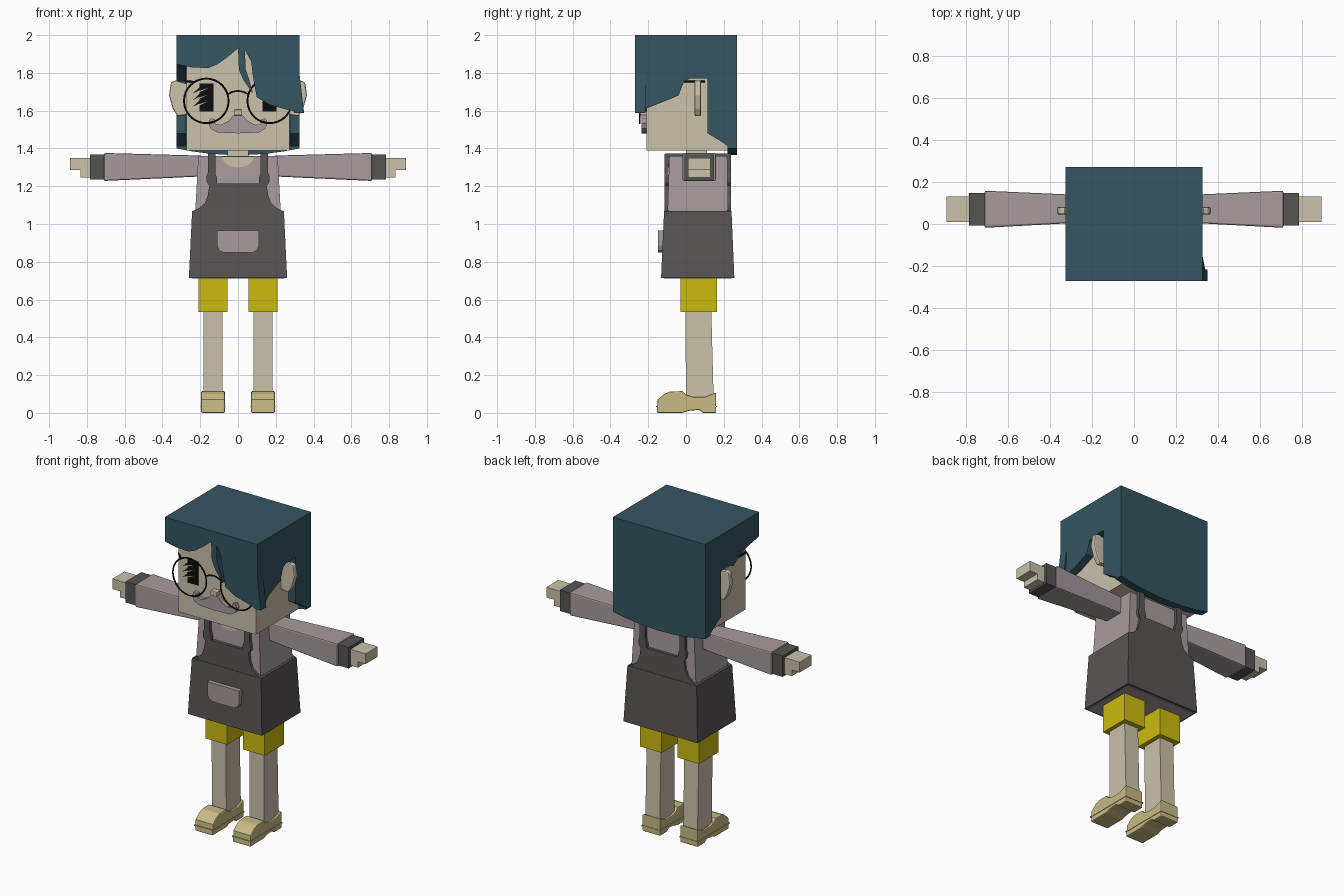
import bpy, bmesh, math

if "Cube" in bpy.data.objects:
    bpy.data.objects.remove(bpy.data.objects["Cube"], do_unlink=True)


def material(name, r, g, b):
    m = bpy.data.materials.new(name)
    m.use_nodes = True
    m.diffuse_color = (r, g, b, 1)
    bsdf = m.node_tree.nodes["Principled BSDF"]
    bsdf.inputs["Base Color"].default_value = (r, g, b, 1)
    bsdf.inputs["Roughness"].default_value = 0.9
    return m


HAIR = material("teal hair", 0.036, 0.092, 0.12)
SKIN = material("skin", 0.6, 0.54, 0.41)
SHIRT = material("mauve cloth", 0.39, 0.33, 0.34)
APRON = material("charcoal apron", 0.1, 0.09, 0.088)
CUFF = material("dark grey cuff", 0.095, 0.09, 0.088)
YELLOW = material("yellow shorts", 0.6, 0.5, 0.005)
SHOE = material("tan shoe", 0.58, 0.49, 0.23)
BLACK = material("black", 0.004, 0.004, 0.004)


def finish(name, bm, mat, bevel=0):
    bmesh.ops.recalc_face_normals(bm, faces=bm.faces)
    mesh = bpy.data.meshes.new(name)
    bm.to_mesh(mesh)
    bm.free()
    mesh.materials.append(mat)
    ob = bpy.data.objects.new(name, mesh)
    bpy.context.collection.objects.link(ob)
    if bevel:
        mod = ob.modifiers.new("bevel", "BEVEL")
        mod.width, mod.segments = bevel, 2
        mod.limit_method, mod.angle_limit = "ANGLE", math.radians(50)
    return ob


def prism(name, pts, axis, lo, hi, mat, bevel=0):
    """Extrude a flat outline along axis 0, 1 or 2."""
    bm = bmesh.new()
    rings = []
    for d in (lo, hi):
        ring = []
        for p in pts:
            co = list(p)
            co.insert(axis, d)
            ring.append(bm.verts.new(co))
        bm.faces.new(ring)
        rings.append(ring)
    n = len(pts)
    for i in range(n):
        j = (i + 1) % n
        bm.faces.new((rings[0][i], rings[0][j], rings[1][j], rings[1][i]))
    return finish(name, bm, mat, bevel)


def loft(name, axis, sections, mat, bevel=0):
    """Rectangular sections (position, a0, a1, b0, b1) joined along an axis."""
    bm = bmesh.new()
    rings = []
    for d, a0, a1, b0, b1 in sections:
        ring = []
        for a, b in ((a0, b0), (a1, b0), (a1, b1), (a0, b1)):
            co = [a, b]
            co.insert(axis, d)
            ring.append(bm.verts.new(co))
        rings.append(ring)
    bm.faces.new(rings[0])
    bm.faces.new(rings[-1])
    for r, s in zip(rings, rings[1:]):
        for i in range(4):
            j = (i + 1) % 4
            bm.faces.new((r[i], r[j], s[j], s[i]))
    return finish(name, bm, mat, bevel)


def box(name, x0, x1, y0, y1, z0, z1, mat, bevel=0):
    return loft(name, 2, [(z0, x0, x1, y0, y1), (z1, x0, x1, y0, y1)], mat, bevel)


def wire(name, pts, radius, mat):
    curve = bpy.data.curves.new(name, "CURVE")
    curve.dimensions = "3D"
    curve.bevel_depth, curve.bevel_resolution = radius, 1
    line = curve.splines.new("POLY")
    line.points.add(len(pts) - 1)
    for point, co in zip(line.points, pts):
        point.co = (*co, 1)
    curve.materials.append(mat)
    ob = bpy.data.objects.new(name, curve)
    bpy.context.collection.objects.link(ob)


def flip(pts, s):
    return [(s * x, z) for x, z in pts]


# Head and neck
box("head", -0.272, 0.272, -0.21, 0.22, 1.39, 1.95, SKIN)
box("neck", -0.055, 0.055, 0.0, 0.11, 1.33, 1.4, SKIN)

# Hair: cap, fringe with a slit, two side panels and a curved back
box("hair_cap", -0.325, 0.325, -0.27, 0.27, 1.93, 2.0, HAIR)
fringe = [(-0.325, 2), (-0.325, 1.845), (-0.25, 1.83), (-0.16, 1.825), (-0.11, 1.845),
          (-0.06, 1.88), (0, 1.93), (0.005, 1.815), (0.03, 1.76), (0.08, 1.69),
          (0.06, 1.76), (0.04, 1.82), (0.037, 1.92), (0.07, 1.86), (0.078, 1.79),
          (0.088, 1.73), (0.1, 1.67), (0.17, 1.63), (0.26, 1.605), (0.35, 1.587),
          (0.325, 1.8), (0.325, 2)]
prism("hair_fringe", fringe, 1, -0.27, -0.215, HAIR)
back_side = [(-0.01, 1.755), (0.02, 1.77), (0.115, 1.77), (0.115, 1.48),
             (0.18, 1.44), (0.24, 1.4), (0.27, 1.4), (0.27, 2)]
left_side = [(-0.27, 2), (-0.27, 1.8), (-0.27, 1.587), (-0.15, 1.635), (-0.04, 1.68)]
right_side = [(-0.27, 2), (-0.27, 1.845), (-0.15, 1.825), (-0.06, 1.79)]
panel = prism("hair_left_side", left_side + back_side, 0, 0.275, 0.325, HAIR)
for v in panel.data.vertices:
    if v.co.y < -0.2 and v.co.z < 1.7:
        v.co.x += 0.025
prism("hair_right_side", right_side + back_side, 0, -0.325, -0.275, HAIR)
arc = [(0.325 * t / 4, 1.365 + 0.035 * (t / 4) ** 2) for t in range(-4, 5)]
prism("hair_back", arc + [(0.325, 2), (-0.325, 2)], 1, 0.22, 0.27, HAIR)

# Face, ears and glasses
EAR = [(0.26, 1.58), (0.32, 1.57), (0.345, 1.61), (0.365, 1.68), (0.355, 1.75),
       (0.33, 1.76), (0.26, 1.74)]
MOUSTACHE = [(0, 1.585), (0.025, 1.575), (0.05, 1.545), (0.09, 1.525), (0.12, 1.53),
             (0.125, 1.555), (0.145, 1.56), (0.157, 1.535), (0.145, 1.505),
             (0.11, 1.485), (0, 1.48)]
for s, side in ((1, "left"), (-1, "right")):
    prism(side + "_ear", flip(EAR, s), 1, 0.045, 0.08, SKIN, 0.008)
    prism(side + "_moustache", flip(MOUSTACHE, s), 1, -0.235, -0.2, SHIRT)
    eye = flip([(0.13, 1.595), (0.205, 1.595), (0.205, 1.745), (0.13, 1.745)], s)
    prism(side + "_eye", eye, 1, -0.214, -0.206, BLACK)
    for i in range(3):
        z = 1.63 + 0.035 * i
        lash = [(0.2, z + 0.01), (0.24, z - 0.01), (0.2, z + 0.028)]
        prism(side + "_lash", flip(lash, s), 1, -0.214, -0.206, BLACK)
        glint = [(0.16, z + 0.02), (0.207, z - 0.004), (0.207, z + 0.004)]
        prism(side + "_eye_glint", flip(glint, s), 1, -0.216, -0.208, SKIN)
    bpy.ops.mesh.primitive_torus_add(
        major_segments=32, minor_segments=6, major_radius=0.118, minor_radius=0.005,
        location=(s * 0.168, -0.245, 1.652), rotation=(math.pi / 2, 0, 0))
    ring = bpy.context.object
    ring.name = side + "_glasses_rim"
    ring.data.materials.append(BLACK)
    bpy.ops.object.shade_smooth_by_angle()
    wire(side + "_glasses_arm", [(s * 0.23, -0.245, 1.752), (s * 0.276, -0.2, 1.755),
                                 (s * 0.276, 0.1, 1.755)], 0.006, BLACK)
wire("glasses_bridge", [(x, -0.245, 1.705 - 6 * x * x) for x in
                        (-0.055, -0.03, 0, 0.03, 0.055)], 0.005, BLACK)
box("nose", -0.022, 0.022, -0.245, -0.2, 1.575, 1.605, SKIN, 0.004)

# Shirt with a scooped neckline
loft("shirt", 2, [(1.0, -0.23, 0.23, -0.1, 0.225), (1.36, -0.21, 0.21, -0.088, 0.218)], SHIRT)
scoop = [(0.085 * math.cos(a), 1.358 + 0.058 * math.sin(a))
         for a in (math.pi * (1 + k / 10) for k in range(11))]
prism("neckline", scoop, 1, -0.096, -0.088, SKIN)

# Apron: skirt with a lining, bibs front and back, shoulder straps, pocket
loft("apron_skirt", 2, [(0.715, -0.26, 0.26, -0.132, 0.256),
                        (1.068, -0.243, 0.243, -0.116, 0.241)], APRON)
box("apron_lining", -0.245, 0.245, -0.117, 0.241, 0.711, 0.718, SHIRT)
HALF_BIB = [(0.15, 1.215), (0.16, 1.15), (0.175, 1.11), (0.205, 1.085), (0.243, 1.066)]
bib = HALF_BIB + flip(HALF_BIB[::-1], -1)
for name, y0, y1 in (("front", -0.113, -0.092), ("back", 0.218, 0.238)):
    prism("apron_" + name + "_bib", bib, 1, y0, y1, APRON)
    for s in (1, -1):
        strap = [(0.11, 1.2), (0.11, 1.24), (0.12, 1.265), (0.12, 1.37), (0.16, 1.37),
                 (0.16, 1.27), (0.168, 1.25), (0.165, 1.22), (0.15, 1.2)]
        prism("apron_" + name + "_strap", flip(strap, s), 1, y0, y1, APRON)
for s in (1, -1):
    box("shoulder_strap", *sorted((s * 0.12, s * 0.16)), -0.11, 0.236, 1.352, 1.372, APRON)
pocket = [(-0.112, 0.965), (-0.112, 0.885), (-0.1, 0.86), (-0.075, 0.848),
          (0.075, 0.848), (0.1, 0.86), (0.112, 0.885), (0.112, 0.965)]
prism("apron_pocket", pocket, 1, -0.148, -0.115, SHIRT)

# Arms, legs and shoes
SHOE_SIDE = [(-0.155, 0.0), (-0.02, 0.0), (0.02, 0.012), (0.07, 0.016), (0.09, 0.0),
             (0.16, 0.0), (0.16, 0.108), (0.1, 0.084), (0.04, 0.084), (0.0, 0.095),
             (-0.02, 0.115), (-0.085, 0.113), (-0.115, 0.1), (-0.15, 0.07)]
for s, side in ((1, "left"), (-1, "right")):
    loft(side + "_sleeve", 0, [(s * 0.19, 0.01, 0.135, 1.252, 1.362),
                               (s * 0.71, -0.018, 0.158, 1.228, 1.376)], SHIRT, 0.008)
    loft(side + "_cuff", 0, [(s * 0.7, -0.008, 0.148, 1.235, 1.368),
                             (s * 0.783, -0.008, 0.148, 1.235, 1.368)], CUFF)
    x0, x1 = sorted((s * 0.77, s * 0.89))
    box(side + "_hand", x0, x1, 0.01, 0.13, 1.285, 1.35, SKIN)
    x0, x1 = sorted((s * 0.77, s * 0.835))
    box(side + "_thumb", x0, x1, 0.01, 0.13, 1.247, 1.286, SKIN)
    x0, x1 = sorted((s * 0.055, s * 0.208))
    box(side + "_shorts_leg", x0, x1, -0.03, 0.165, 0.535, 0.74, YELLOW)
    x0, x1 = sorted((s * 0.082, s * 0.183))
    loft(side + "_leg", 2, [(0.05, x0, x1, 0.0, 0.147), (0.54, x0, x1, -0.003, 0.134)], SKIN)
    x0, x1 = sorted((s * 0.07, s * 0.195))
    prism(side + "_shoe", SHOE_SIDE, 0, x0, x1, SHOE, 0.006)
    box(side + "_shoe_welt", x0 - 0.003, x1 + 0.003, -0.158, 0.163, 0.03, 0.037, SHOE)
